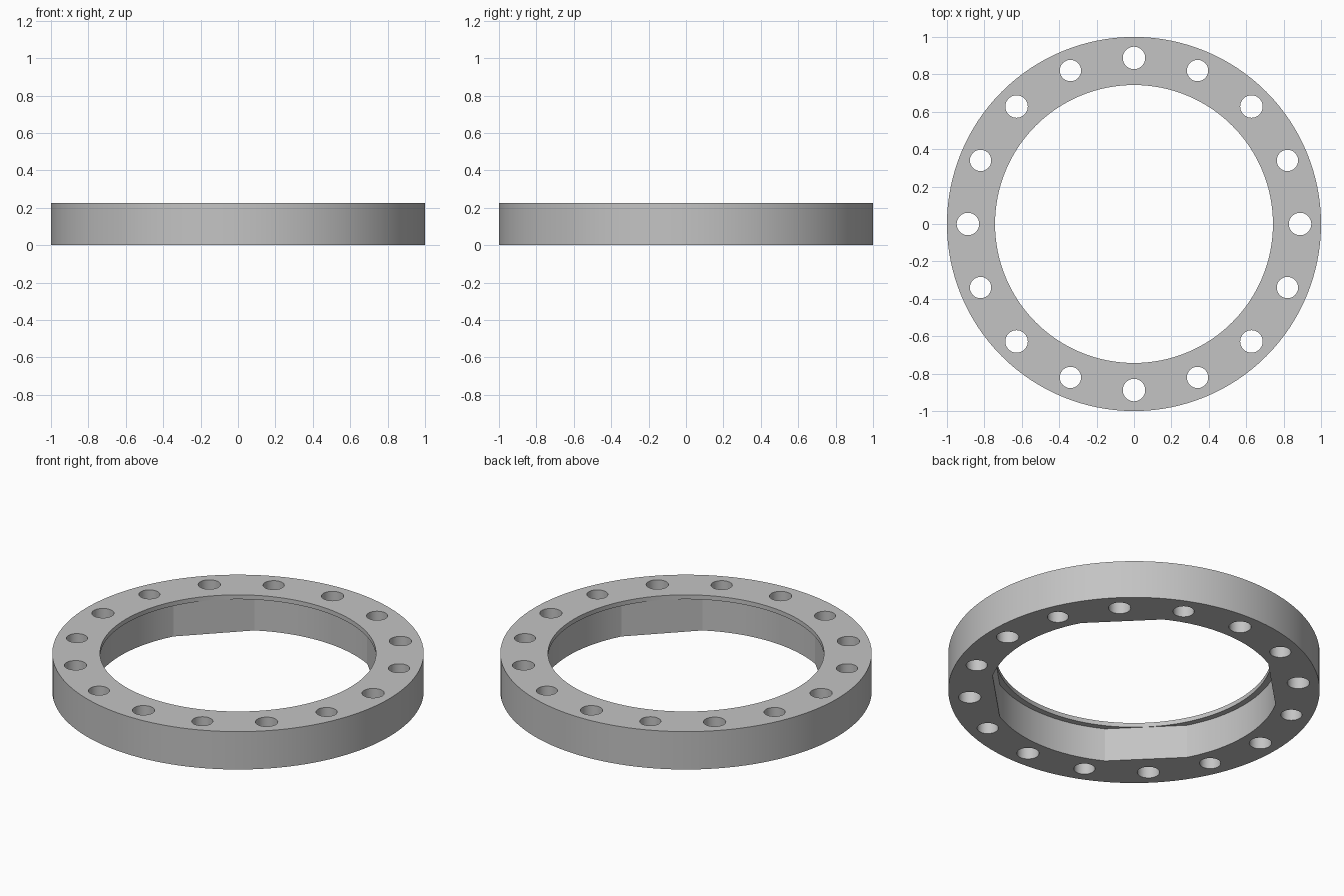
import bpy
import bmesh
from math import acos, cos, sin, pi, radians

HEIGHT = 0.225
LIP = 0.026          # thickness of the thin top lip
BORE = 0.743         # opening in the lip
FLAT = 0.745         # distance from axis to the four diagonal flats
RECESS = 0.777       # round part of the recess under the lip
BOLT_CIRCLE = 0.888
BOLTS = 16

cube = bpy.data.objects.get("Cube")
if cube:
    bpy.data.objects.remove(cube, do_unlink=True)

steel = bpy.data.materials.new("light grey metal")
steel.use_nodes = True
grey = (0.55, 0.55, 0.55, 1)
steel.diffuse_color = grey
steel.node_tree.nodes["Principled BSDF"].inputs["Base Color"].default_value = grey


def circle(radius, segments, cx=0, cy=0):
    return [(cx + radius * cos(2 * pi * i / segments),
             cy + radius * sin(2 * pi * i / segments)) for i in range(segments)]


def prism(name, outlines, low, high):
    """Extrude closed outlines from low to high as one object."""
    bm = bmesh.new()
    for outline in outlines:
        base = bm.faces.new([bm.verts.new((x, y, low)) for x, y in outline])
        top = bmesh.ops.extrude_face_region(bm, geom=[base])["geom"]
        verts = [v for v in top if isinstance(v, bmesh.types.BMVert)]
        bmesh.ops.translate(bm, verts=verts, vec=(0, 0, high - low))
    bmesh.ops.recalc_face_normals(bm, faces=bm.faces)
    mesh = bpy.data.meshes.new(name)
    bm.to_mesh(mesh)
    bm.free()
    mesh.materials.append(steel)
    obj = bpy.data.objects.new(name, mesh)
    bpy.context.collection.objects.link(obj)
    return obj


def cut(target, cutter):
    cutter.hide_render = True
    mod = target.modifiers.new(cutter.name, "BOOLEAN")
    mod.operation = "DIFFERENCE"
    mod.solver = "EXACT"
    mod.object = cutter
    bpy.ops.object.modifier_apply(modifier=mod.name)
    bpy.data.objects.remove(cutter, do_unlink=True)


# Solid disc for the flange body
ring = prism("flange_ring", [circle(1, 128)], 0, HEIGHT)
bpy.ops.object.select_all(action="DESELECT")
ring.select_set(True)
bpy.context.view_layer.objects.active = ring

# Recess: four arcs joined by straight flats on the diagonals
half = acos(FLAT / RECESS)
steps = 16
recess = []
for quarter in range(4):
    start = pi / 4 + quarter * pi / 2 + half
    for i in range(steps + 1):
        a = start + (pi / 2 - 2 * half) * i / steps
        recess.append((RECESS * cos(a), RECESS * sin(a)))
cut(ring, prism("recess_cutter", [recess], -0.1, HEIGHT - LIP))

# Round opening through the lip
cut(ring, prism("bore_cutter", [circle(BORE, 128)], -0.2, HEIGHT + 0.1))

# Bolt holes, every second one slightly larger
holes = []
for i in range(BOLTS):
    a = 2 * pi * i / BOLTS
    radius = 0.057 if i % 2 else 0.06
    holes.append(circle(radius, 48, BOLT_CIRCLE * cos(a), BOLT_CIRCLE * sin(a)))
cut(ring, prism("bolt_hole_cutter", holes, -0.1, HEIGHT + 0.1))

bpy.ops.object.shade_smooth_by_angle(angle=radians(10))
